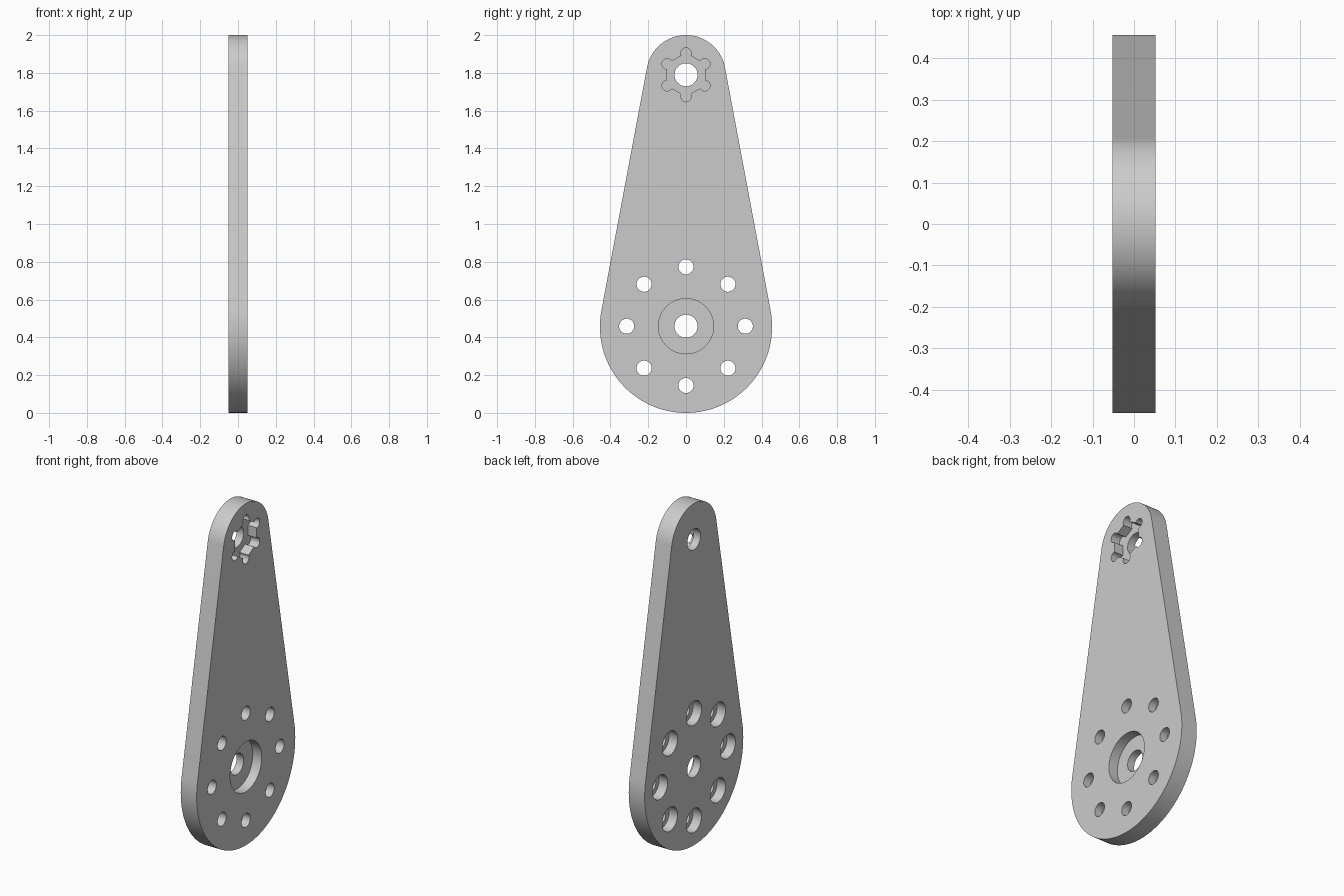
import bpy, bmesh
from math import sin, cos, pi, asin, sqrt, radians

if "Cube" in bpy.data.objects:
    bpy.data.objects.remove(bpy.data.objects["Cube"])

HALF = 0.0515                      # half the plate thickness
BIG_Z, BIG_R = 0.456, 0.456        # wide lower end
TOP_Z, TOP_R = 1.79, 0.21          # narrow upper end
POCKET = 0.058                     # depth of the recesses
OVER = 0.05                        # how far cutters stick out

metal = bpy.data.materials.new("light grey")
metal.use_nodes = True
grey = (0.6, 0.6, 0.6, 1)
metal.diffuse_color = grey
metal.node_tree.nodes["Principled BSDF"].inputs["Base Color"].default_value = grey


def arc(cy, cz, r, start, end, n):
    return [(cy + r * cos(start + (end - start) * i / n),
             cz + r * sin(start + (end - start) * i / n)) for i in range(n + 1)]


def circle(cy, cz, r, n=48):
    return arc(cy, cz, r, 0, 2 * pi, n)[:-1]


def prism(name, profile, x0, x1):
    """Extrude a (y, z) profile from x0 to x1."""
    bm = bmesh.new()
    face = bm.faces.new([bm.verts.new((x0, y, z)) for y, z in profile])
    ext = bmesh.ops.extrude_face_region(bm, geom=[face])
    moved = [v for v in ext["geom"] if isinstance(v, bmesh.types.BMVert)]
    bmesh.ops.translate(bm, verts=moved, vec=(x1 - x0, 0, 0))
    bmesh.ops.recalc_face_normals(bm, faces=bm.faces)
    mesh = bpy.data.meshes.new(name)
    bm.to_mesh(mesh)
    bm.free()
    mesh.materials.append(metal)
    obj = bpy.data.objects.new(name, mesh)
    bpy.context.collection.objects.link(obj)
    return obj


def cut(target, profile, x0, x1):
    cutter = prism("cutter", profile, x0, x1)
    mod = target.modifiers.new("cut", "BOOLEAN")
    mod.operation, mod.solver, mod.object = "DIFFERENCE", "EXACT", cutter
    bpy.ops.object.modifier_apply(modifier=mod.name)
    bpy.data.objects.remove(cutter)


# Tapered plate: two arcs joined by their common tangents
tilt = asin((BIG_R - TOP_R) / (TOP_Z - BIG_Z))
outline = (arc(0, TOP_Z, TOP_R, tilt, pi - tilt, 56)
           + arc(0, BIG_Z, BIG_R, pi - tilt, 2 * pi + tilt, 96))
plate = prism("lever_arm", outline, -HALF, HALF)
bpy.context.view_layer.objects.active = plate
plate.select_set(True)

through = (-HALF - OVER, HALF + OVER)
recess = (HALF - POCKET, HALF + OVER)
counterbore = (-HALF - OVER, -HALF + 0.055)

# Star recess: hexagon with a round lobe on each corner
star = []
for i in range(6):
    a = pi / 2 + i * pi / 3
    star += arc(0.115 * cos(a), TOP_Z + 0.115 * sin(a), 0.028,
                a - 2 * pi / 3, a + 2 * pi / 3, 16)
cut(plate, star, *recess)
cut(plate, circle(0, TOP_Z, 0.061), *through)

# Round bearing recess with its axle hole
cut(plate, circle(0, BIG_Z + 0.003, 0.146, 64), *recess)
cut(plate, circle(0, BIG_Z + 0.003, 0.061), *through)

# Ring of eight screw holes, counterbored on the far side
for i in range(8):
    y = 0.314 * cos(i * pi / 4)
    z = BIG_Z + 0.003 + 0.314 * sin(i * pi / 4)
    cut(plate, circle(y, z, 0.07, 40), *counterbore)
    cut(plate, circle(y, z, 0.04, 40), *through)

bpy.ops.object.shade_smooth_by_angle(angle=radians(30))
